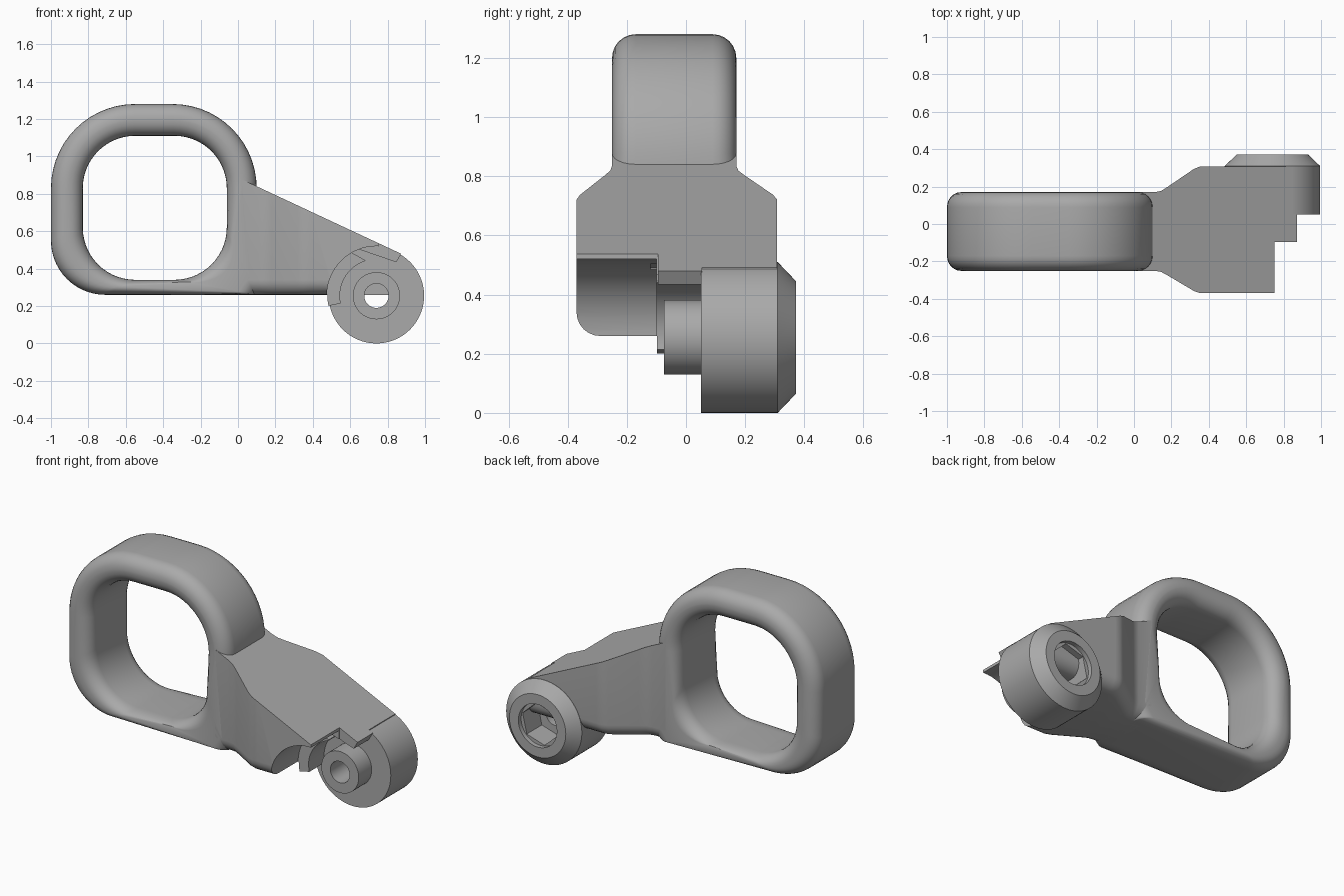
import bpy
import bmesh
from math import sin, cos, pi, radians
from mathutils import Vector

if "Cube" in bpy.data.objects:
    bpy.data.objects.remove(bpy.data.objects["Cube"])

grey = bpy.data.materials.new("plain grey")
grey.use_nodes = True
colour = (0.4, 0.4, 0.4, 1)
grey.diffuse_color = colour
grey.node_tree.nodes["Principled BSDF"].inputs["Base Color"].default_value = colour

PIVOT = Vector((0.74, 0.255))
Y_FRONT, Y_BACK, ROUND = -0.25, 0.17, 0.08


def loft(name, sections, closed=False):
    """Skin a row of equal-length point loops, capping the ends if open."""
    bm = bmesh.new()
    rows = [[bm.verts.new(p) for p in s] for s in sections]
    n = len(rows[0])
    for i in range(len(rows) if closed else len(rows) - 1):
        a, b = rows[i], rows[(i + 1) % len(rows)]
        for j in range(n):
            k = (j + 1) % n
            bm.faces.new((a[j], a[k], b[k], b[j]))
    if not closed:
        bm.faces.new(rows[0])
        bm.faces.new(rows[-1])
    bmesh.ops.recalc_face_normals(bm, faces=bm.faces)
    mesh = bpy.data.meshes.new(name)
    bm.to_mesh(mesh)
    bm.free()
    mesh.materials.append(grey)
    obj = bpy.data.objects.new(name, mesh)
    bpy.context.collection.objects.link(obj)
    return obj


def prism(name, outline, y0, y1):
    return loft(name, [[(x, y, z) for x, z in outline] for y in (y0, y1)])


def circle(r, n=64, turn=0.0):
    return [(PIVOT.x + r * cos(turn + 2 * pi * i / n),
             PIVOT.y + r * sin(turn + 2 * pi * i / n)) for i in range(n)]


def activate(obj):
    bpy.ops.object.select_all(action='DESELECT')
    obj.select_set(True)
    bpy.context.view_layer.objects.active = obj


def cut(obj, cutter):
    mod = obj.modifiers.new("cut", 'BOOLEAN')
    mod.operation, mod.solver, mod.object = 'DIFFERENCE', 'EXACT', cutter
    cutter.hide_render = True
    activate(obj)
    bpy.ops.object.modifier_apply(modifier=mod.name)
    bpy.data.objects.remove(cutter)


def smooth(obj):
    activate(obj)
    bpy.ops.object.shade_smooth_by_angle(angle=radians(28))


def rounded_outline(x0, x1, z0, z1, radii, steps=14):
    """Rounded rectangle, from the top right corner anticlockwise."""
    corners = [(x1, z1, -1, -1), (x0, z1, 1, -1), (x0, z0, 1, 1), (x1, z0, -1, 1)]
    pts = []
    for q, ((x, z, sx, sz), r) in enumerate(zip(corners, radii)):
        for i in range(steps + 1):
            a = (q + i / steps) * pi / 2
            pts.append(Vector((x + sx * r + r * cos(a), z + sz * r + r * sin(a))))
    return pts


# Finger ring: soft-edged band swept between an inner and an outer outline
inner = rounded_outline(-0.83, -0.06, 0.34, 1.11, (0.28, 0.28, 0.28, 0.28))
outer = rounded_outline(-1.0, 0.10, 0.26, 1.28, (0.45, 0.45, 0.29, 0.02))
band = []
for p, q in zip(inner, outer):
    width = (q - p).length
    rs = min(ROUND, 0.48 * width)
    loop = []
    for quarter, (s, y) in enumerate([(width - rs, Y_BACK - ROUND), (rs, Y_BACK - ROUND),
                                      (rs, Y_FRONT + ROUND), (width - rs, Y_FRONT + ROUND)]):
        for i in range(7):
            a = (quarter + i / 6) * pi / 2
            at = p.lerp(q, (s + rs * cos(a)) / width)
            loop.append((at.x, y + ROUND * sin(a), at.y))
    band.append(loop)
smooth(loft("finger_ring", band, closed=True))

# Arm: widening wedge with rounded lower edges and a sloping top
stations = [(0.02, 0), (0.11, 0), (0.145, 0.006), (0.18, 0.025),
            (0.32, 0.108), (0.355, 0.12), (0.39, 0.12), (0.92, 0.12)]
sections = []
for x, flare in stations:
    y0, y1 = Y_FRONT - flare, Y_BACK + flare * 1.15
    top = 0.84 - 0.467 * (x - 0.1)
    loop = [(x, y1, top), (x, y0, top)]
    for y, start in ((y0 + ROUND, pi), (y1 - ROUND, 1.5 * pi)):
        for i in range(7):
            a = start + i / 6 * pi / 2
            loop.append((x, y + ROUND * cos(a), 0.26 + ROUND + ROUND * sin(a)))
    sections.append(loop)
arm = loft("arm", sections)

# Clearance in the front layer, then the hooked catch in the middle layer
cut(arm, prism("front_bore", circle(0.265), -0.6, -0.1))
cut(arm, prism("front_trim", [(0.75, -0.2), (1.2, -0.2), (1.2, 0.9), (0.75, 0.9)], -0.6, -0.095))
cut(arm, prism("middle_bore", circle(0.195), -0.12, 0.055))
catch = [(0.68, 0.445), (0.60, 0.49), (0.643, 0.504), (0.847, 0.434), (0.874, 0.483),
         (0.95, 0.65), (1.2, 0.65), (1.2, -0.2), (0.74, -0.2), (0.74, 0.255)]
cut(arm, prism("catch_cutter", catch, -0.12, 0.055))
cut(arm, prism("back_trim", [(0.845, -0.2), (1.2, -0.2), (1.2, 0.9), (0.845, 0.9)], 0.054, 0.6))
smooth(arm)

# Curved stop hanging below the arm around the boss
angles = [radians(125 + 67 * i / 16) for i in range(17)]
stop = [(PIVOT.x + r * cos(a), PIVOT.y + r * sin(a))
        for r, order in ((0.195, angles), (0.262, angles[::-1])) for a in order]
smooth(prism("curved_stop", stop, -0.098, 0.06))

# Pivot hub: stepped boss in front, chamfered drum behind
profile = [(0.126, -0.075), (0.126, 0.05), (0.255, 0.05), (0.255, 0.31), (0.19, 0.372)]
hub = loft("pivot_hub", [[(x, y, z) for x, z in circle(r)] for r, y in profile])
cut(hub, prism("pin_hole", circle(0.065, 48), -0.2, 0.6))
cut(hub, prism("nut_pocket", circle(0.125, 6, 0.3), 0.2, 0.6))
cut(hub, prism("pocket_rim", circle(0.13, 48), 0.345, 0.6))
smooth(hub)
